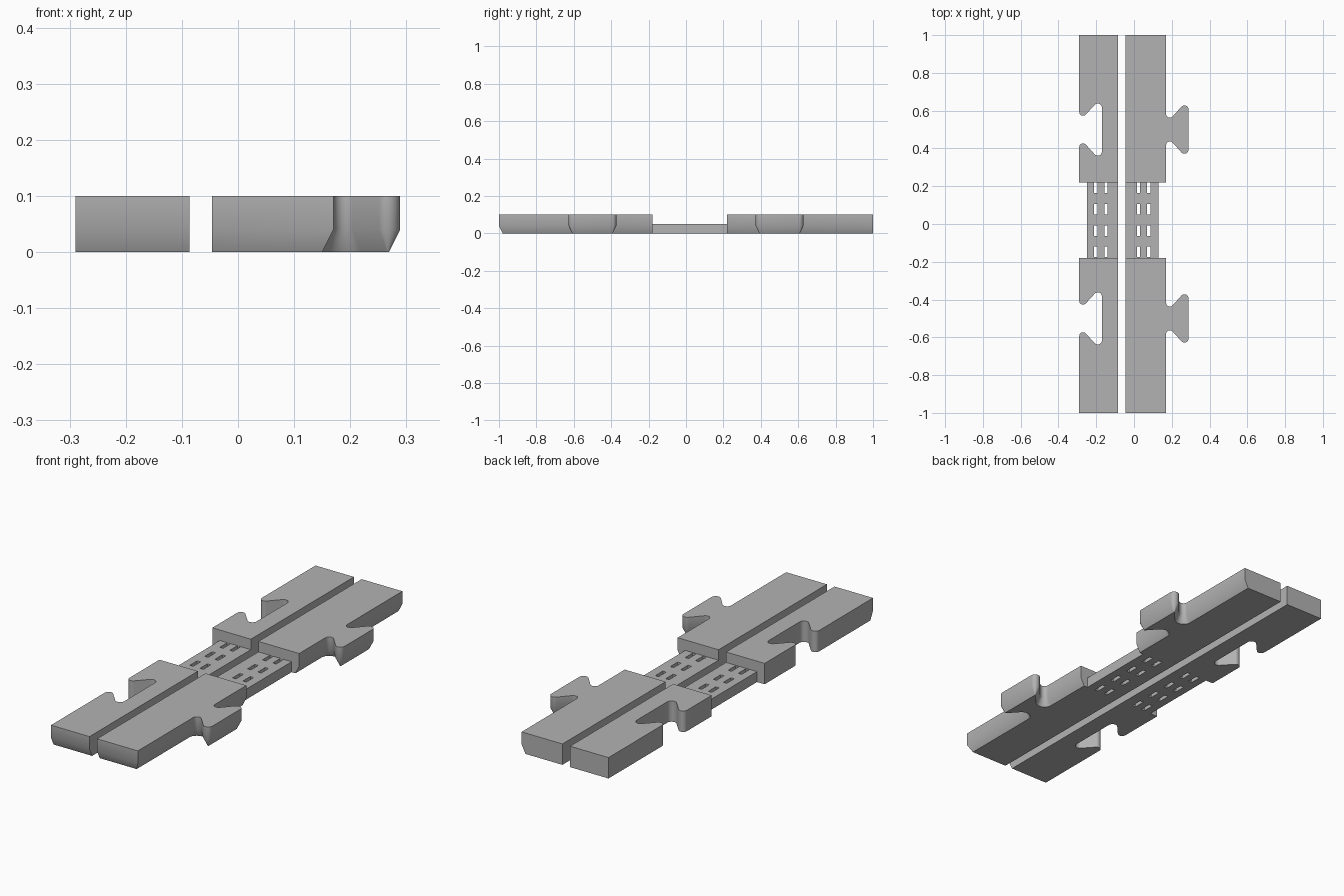
import bpy
import bmesh
from math import radians, sin, cos

cube = bpy.data.objects.get("Cube")
if cube:
    bpy.data.objects.remove(cube, do_unlink=True)

grey = bpy.data.materials.new("plain_grey")
grey.use_nodes = True
grey.diffuse_color = (0.45, 0.45, 0.45, 1)
grey.node_tree.nodes["Principled BSDF"].inputs["Base Color"].default_value = grey.diffuse_color

HEIGHT, CHAMFER_TOP, CHAMFER = 0.1, 0.04, 0.02
LEFT_X, RIGHT_X = (-0.29, -0.086), (-0.046, 0.17)
FRONT_Y, BACK_Y = (-1.0, -0.18), (0.22, 1.0)


def finish(name, bm):
    bmesh.ops.recalc_face_normals(bm, faces=bm.faces)
    mesh = bpy.data.meshes.new(name)
    bm.to_mesh(mesh)
    bm.free()
    mesh.materials.append(grey)
    obj = bpy.data.objects.new(name, mesh)
    bpy.context.collection.objects.link(obj)
    bpy.ops.object.select_all(action='DESELECT')
    obj.select_set(True)
    bpy.context.view_layer.objects.active = obj
    bpy.ops.object.shade_smooth_by_angle(angle=radians(30))


def arc(cx, cy, r, start, end, steps=10):
    angles = [radians(start + (end - start) * i / steps) for i in range(steps + 1)]
    return [(cx + r * cos(a), cy + r * sin(a)) for a in angles]


def dovetail(mid, neck_x, neck_y, tip_x, tip_y, inset=0):
    """Rounded dovetail outline, running from low y to high y."""
    half = arc(tip_x, tip_y, 0.022 - inset, 0, 137) + arc(neck_x, neck_y, 0.02 + inset, 317, 180)
    lower = [(x, mid - y) for x, y in reversed(half)]
    return lower + [(x, mid + y) for x, y in half]


def tab_block(y0, y1, mid, front, inset):
    y0 += inset if front else 0
    x0, x1 = RIGHT_X
    return ([(x0, y0), (x1 - inset, y0)]
            + dovetail(mid, 0.19, 0.083, 0.267, 0.106, inset)
            + [(x1 - inset, y1), (x0, y1)])


def socket_block(y0, y1, mid, front, inset):
    y0 += inset if front else 0
    x0, x1 = LEFT_X
    socket = dovetail(mid, -0.27, 0.093, -0.192, 0.116)
    return [(x0, y0), (x1, y0), (x1, y1), (x0, y1)] + socket[::-1]


def block(name, outline, span, mid, front):
    """Loft an outline upward, with the lower band drawn in."""
    bm = bmesh.new()
    rings = []
    for z, inset in ((0, CHAMFER), (CHAMFER_TOP, 0), (HEIGHT, 0)):
        rings.append([bm.verts.new((x, y, z)) for x, y in outline(*span, mid, front, inset)])
    for low, high in zip(rings, rings[1:]):
        for i in range(len(low)):
            j = (i + 1) % len(low)
            bm.faces.new((low[i], low[j], high[j], high[i]))
    bm.faces.new(rings[0][::-1])
    bm.faces.new(rings[-1])
    finish(name, bm)


def slotted_plate(name, x0, x1, slot_xs):
    """Thin plate whose odd grid cells are left open as slots."""
    xs = [x0] + [c + s for c in slot_xs for s in (-0.009, 0.009)] + [x1]
    rows = [-0.148 + 0.113 * i for i in range(4)]
    ys = [FRONT_Y[1]] + [c + s for c in rows for s in (-0.028, 0.028)] + [BACK_Y[0]]
    bm = bmesh.new()
    grid = [[bm.verts.new((x, y, 0)) for y in ys] for x in xs]
    for i in range(len(xs) - 1):
        for j in range(len(ys) - 1):
            if not (i % 2 and j % 2):
                bm.faces.new((grid[i][j], grid[i + 1][j], grid[i + 1][j + 1], grid[i][j + 1]))
    top = bmesh.ops.extrude_face_region(bm, geom=bm.faces[:], use_keep_orig=True)
    verts = [g for g in top["geom"] if isinstance(g, bmesh.types.BMVert)]
    bmesh.ops.translate(bm, verts=verts, vec=(0, 0, 0.05))
    finish(name, bm)


# End blocks: tabs on one strip, matching sockets on the other
for place, span, mid in (("front", FRONT_Y, -0.5), ("back", BACK_Y, 0.5)):
    block(place + "_tab_block", tab_block, span, mid, place == "front")
    block(place + "_socket_block", socket_block, span, mid, place == "front")

# Thin slotted bridges joining the blocks of each strip
slotted_plate("socket_strip_bridge", -0.25, LEFT_X[1], (-0.202, -0.148))
slotted_plate("tab_strip_bridge", RIGHT_X[0], 0.13, (0.024, 0.079))
